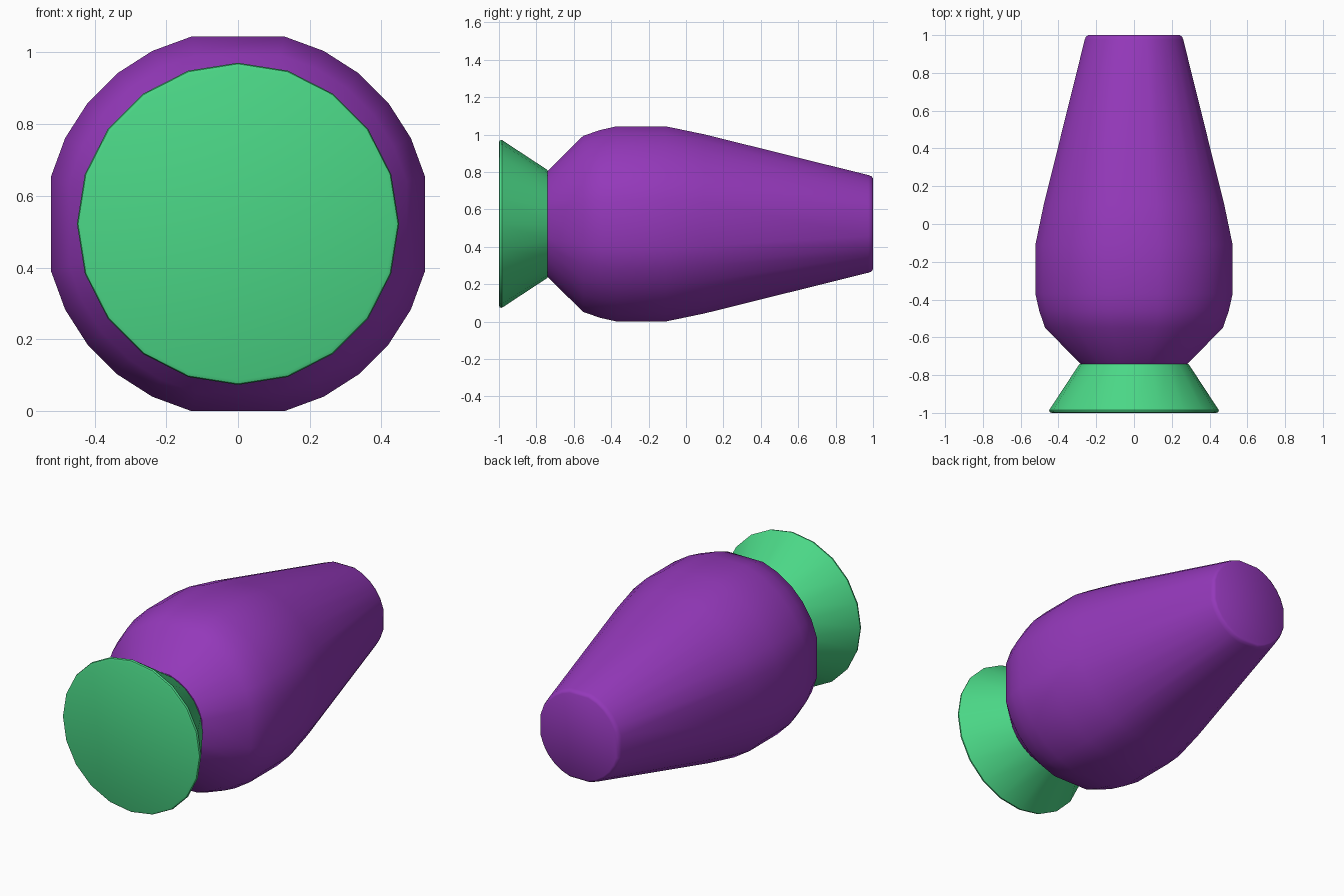
import bpy
import bmesh
import math

old = bpy.data.objects.get("Cube")
if old:
    bpy.data.objects.remove(old, do_unlink=True)

AXIS_Z = 0.522  # height of the axis the parts turn around


def make_material(name, colour):
    mat = bpy.data.materials.new(name)
    mat.use_nodes = True
    mat.diffuse_color = colour
    bsdf = next(n for n in mat.node_tree.nodes if n.type == 'BSDF_PRINCIPLED')
    bsdf.inputs["Base Color"].default_value = colour
    bsdf.inputs["Roughness"].default_value = 0.7
    return mat


def lathe(name, profile, angles, mat):
    """Turn (y, radius) points around the y axis and cap both ends."""
    bm = bmesh.new()
    rings = [[bm.verts.new((r * math.sin(a), y, AXIS_Z + r * math.cos(a))) for a in angles]
             for y, r in profile]
    n = len(angles)
    for lower, upper in zip(rings, rings[1:]):
        for i in range(n):
            j = (i + 1) % n
            bm.faces.new((lower[i], lower[j], upper[j], upper[i]))
    bm.faces.new(rings[0])
    bm.faces.new(rings[-1])
    bmesh.ops.recalc_face_normals(bm, faces=bm.faces)
    mesh = bpy.data.meshes.new(name)
    bm.to_mesh(mesh)
    bm.free()
    mesh.materials.append(mat)
    obj = bpy.data.objects.new(name, mesh)
    bpy.context.scene.collection.objects.link(obj)
    bpy.ops.object.select_all(action='DESELECT')
    obj.select_set(True)
    bpy.context.view_layer.objects.active = obj
    bpy.ops.object.shade_smooth_by_angle(angle=math.radians(35))
    return obj


purple = make_material("purple", (0.296, 0.040, 0.491, 1))
green = make_material("green", (0.07, 0.68, 0.24, 1))

# Body: broad flats on the four sides, five narrow facets around each corner
body_angles = [math.radians(90 * q + 14 + 12.4 * k) for q in range(4) for k in range(6)]
body_profile = [(-0.74, 0.292), (-0.55, 0.485), (-0.46, 0.517), (-0.37, 0.538),
                (-0.11, 0.538), (0.10, 0.493), (0.975, 0.269), (0.992, 0.262), (1.0, 0.25)]
lathe("body", body_profile, body_angles, purple)

# Flared foot with a thin rounded rim
foot_angles = [math.tau * i / 20 for i in range(20)]
foot_profile = [(-1.0, 0.436), (-0.996, 0.446), (-0.985, 0.449), (-0.74, 0.288)]
lathe("flared_foot", foot_profile, foot_angles, green)
